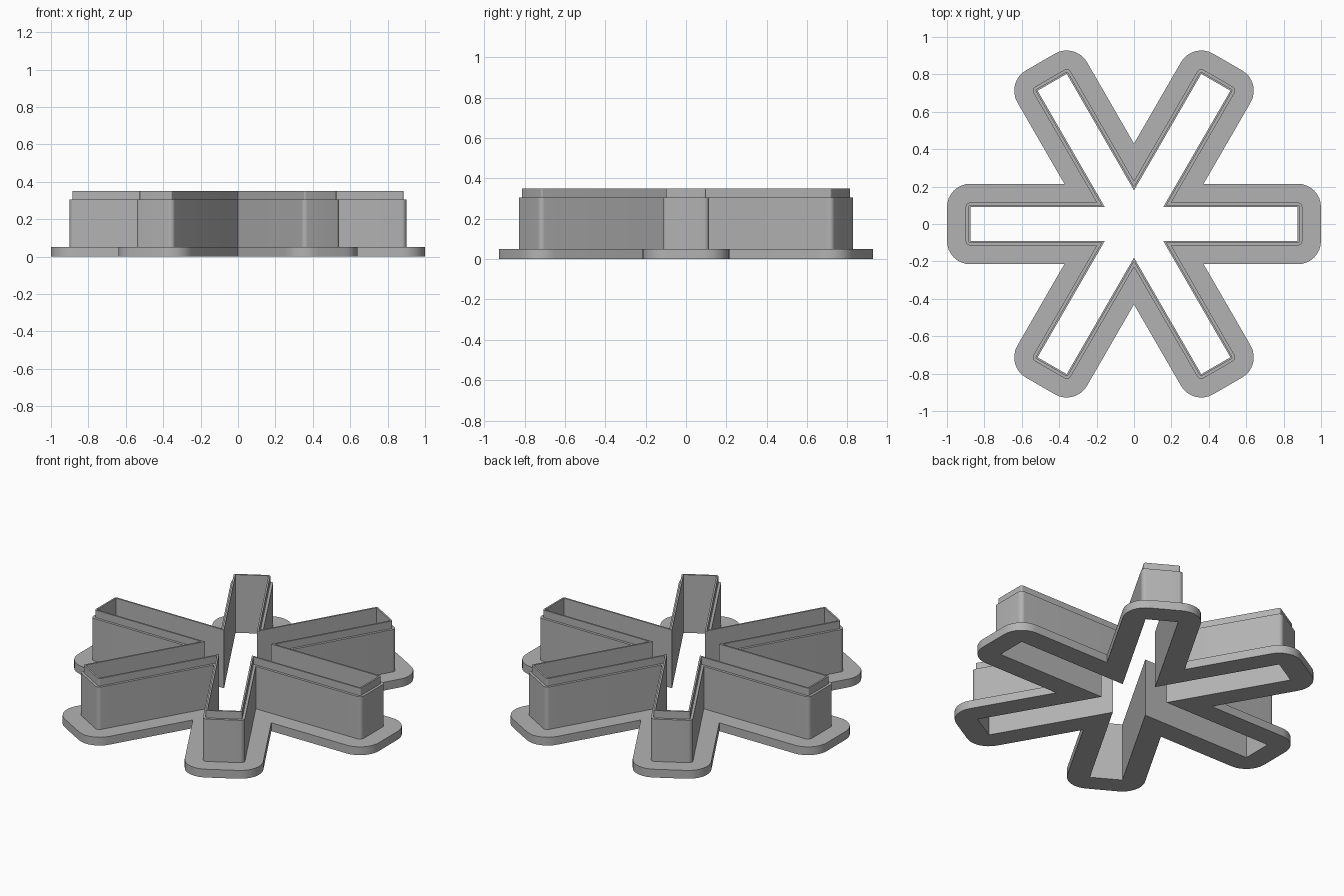
import bpy, bmesh
from math import radians, cos, sin
from mathutils import Vector, Matrix

cube = bpy.data.objects.get("Cube")
if cube:
    bpy.data.objects.remove(cube, do_unlink=True)

ARMS = 6
HALF_WIDTH = 0.09    # inside half width of an arm
REACH = 0.875        # inside length of an arm
ARC_STEPS = 8

# Wall section: (distance out from the inside outline, height)
FLANGE, WALL, BLADE = 0.125, 0.025, 0.01
SECTION = [(0, 0), (FLANGE, 0), (FLANGE, 0.05), (WALL, 0.05),
           (WALL, 0.305), (BLADE, 0.305), (BLADE, 0.35), (0, 0.35)]


def star_outline(offset):
    """Six-armed outline moved outward, with round tips and sharp notches."""
    arm = []
    for side in (-1, 1):
        corner = Vector((REACH, side * HALF_WIDTH, 0))
        start = -90 if side < 0 else 0
        for i in range(ARC_STEPS + 1):
            a = radians(start + 90 * i / ARC_STEPS)
            arm.append(corner + offset * Vector((cos(a), sin(a), 0)))
    notch = radians(180 / ARMS)
    dist = (HALF_WIDTH + offset) / sin(notch)
    arm.append(dist * Vector((cos(notch), sin(notch), 0)))
    return [Matrix.Rotation(radians(360 * k / ARMS), 3, 'Z') @ p
            for k in range(ARMS) for p in arm]


# Sweep the section around the outline
bm = bmesh.new()
rings = [[bm.verts.new((p.x, p.y, z)) for p in star_outline(offset)]
         for offset, z in SECTION]
for k, ring in enumerate(rings):
    following = rings[(k + 1) % len(rings)]
    for i in range(len(ring)):
        j = (i + 1) % len(ring)
        bm.faces.new((ring[i], ring[j], following[j], following[i]))
# The inside corners are sharp, so their arc points merge
bmesh.ops.remove_doubles(bm, verts=bm.verts[:], dist=0.0001)
bmesh.ops.recalc_face_normals(bm, faces=bm.faces[:])
mesh = bpy.data.meshes.new("cutter_body")
bm.to_mesh(mesh)
bm.free()

# Plain grey plastic
grey = bpy.data.materials.new("grey_plastic")
grey.use_nodes = True
colour = (0.45, 0.45, 0.45, 1)
grey.diffuse_color = colour
grey.node_tree.nodes["Principled BSDF"].inputs["Base Color"].default_value = colour
mesh.materials.append(grey)

body = bpy.data.objects.new("cutter_body", mesh)
bpy.context.collection.objects.link(body)
bpy.ops.object.select_all(action='DESELECT')
body.select_set(True)
bpy.context.view_layer.objects.active = body
bpy.ops.object.shade_smooth_by_angle(angle=radians(30))
